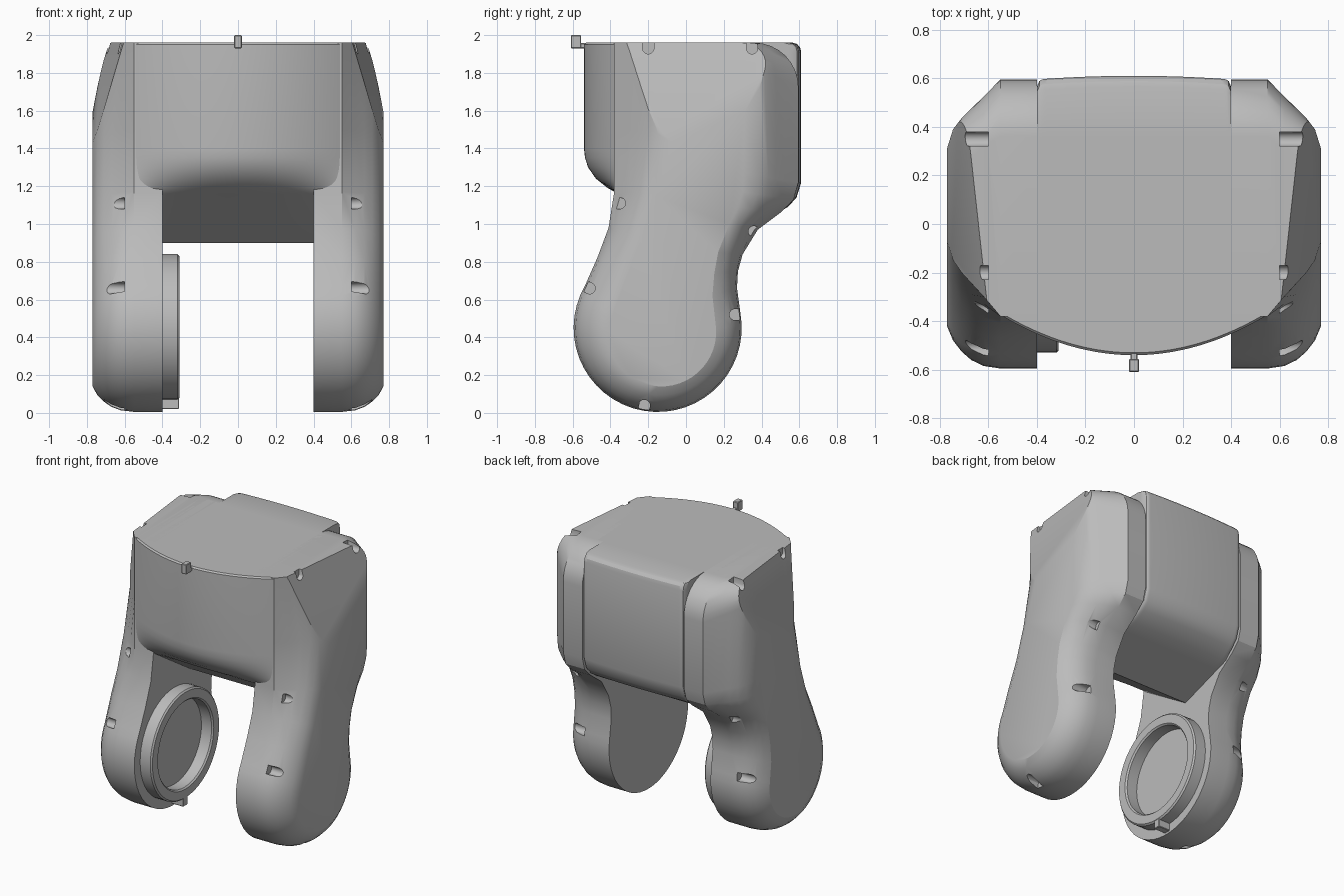
import bpy, bmesh, math
from mathutils import Vector

if "Cube" in bpy.data.objects:
    bpy.data.objects.remove(bpy.data.objects["Cube"], do_unlink=True)

grey = bpy.data.materials.new("light_grey")
grey.use_nodes = True
grey.diffuse_color = (0.5, 0.5, 0.5, 1)
grey.node_tree.nodes["Principled BSDF"].inputs["Base Color"].default_value = (0.5, 0.5, 0.5, 1)


def finish(name, bm):
    bmesh.ops.recalc_face_normals(bm, faces=bm.faces[:])
    mesh = bpy.data.meshes.new(name)
    bm.to_mesh(mesh)
    bm.free()
    mesh.materials.append(grey)
    ob = bpy.data.objects.new(name, mesh)
    bpy.context.collection.objects.link(ob)
    return ob


def activate(ob):
    bpy.ops.object.select_all(action='DESELECT')
    ob.select_set(True)
    bpy.context.view_layer.objects.active = ob


def smooth(ob, angle=28):
    activate(ob)
    bpy.ops.object.shade_smooth_by_angle(angle=math.radians(angle))


def loft(bm, slices):
    """Skin a list of (x, [(y, z), ...]) loops and cap both ends."""
    loops = [[bm.verts.new((x, y, z)) for y, z in pts] for x, pts in slices]
    for a, b in zip(loops, loops[1:]):
        for i in range(len(a)):
            j = (i + 1) % len(a)
            bm.faces.new((a[i], a[j], b[j], b[i]))
    bm.faces.new(loops[0])
    bm.faces.new(loops[-1])


def arc(cy, cz, r, start, end, n):
    angles = [math.radians(start + (end - start) * i / n) for i in range(n + 1)]
    return [(cy + r * math.cos(a), cz + r * math.sin(a)) for a in angles]


# Side plate outline and the smaller outline of its outer face
outline = arc(-0.15, 0.45, 0.445, 150, 370, 30) + [
    (0.27, 0.66), (0.275, 0.75), (0.30, 0.84), (0.38, 0.97), (0.50, 1.06),
    (0.57, 1.13), (0.595, 1.22)] + arc(0.36, 1.725, 0.235, 0, 90, 8) + [
    (-0.38, 1.96), (-0.38, 1.5), (-0.38, 1.17), (-0.41, 0.98), (-0.47, 0.82)]
outer_face = arc(-0.13, 0.43, 0.29, 150, 370, 30) + [
    (0.14, 0.62), (0.15, 0.74), (0.17, 0.85), (0.23, 1.00), (0.28, 1.09),
    (0.30, 1.17), (0.31, 1.27)] + arc(0.21, 1.86, 0.10, 0, 90, 8) + [
    (-0.05, 1.96), (-0.06, 1.47), (-0.16, 1.15), (-0.24, 0.92), (-0.31, 0.76)]
# x, and inset towards the outer face for the lower lobe and the upper cheek
layers = [(0.40, 0, 0), (0.55, 0, 0), (0.62, 0.06, 0.25), (0.67, 0.2, 0.42),
          (0.71, 0.4, 0.56), (0.745, 0.66, 0.72), (0.77, 1, 1)]

# Edge slots: centre (y, z) and opening direction
slots = [(-0.20, 1.93, 0, 1), (0.35, 1.93, 0, 1), (-0.35, 1.11, -1, 0),
         (0.36, 0.96, 0.8, -0.6), (-0.51, 0.66, -0.9, 0.4),
         (0.26, 0.52, 1, 0.1), (-0.22, 0.04, -0.2, -1)]


def plate_loop(low, high):
    loop = []
    for (ay, az), (by, bz) in zip(outline, outer_face):
        w = min(max((az - 0.8) / 0.4, 0), 1)
        f = low + (high - low) * w
        loop.append((ay + (by - ay) * f, az + (bz - az) * f))
    return loop


def side_plate(name, side):
    bm = bmesh.new()
    loft(bm, [(x, plate_loop(low, high)) for x, low, high in layers])
    # Slanted upper cheek
    cut = bmesh.ops.bisect_plane(
        bm, geom=bm.verts[:] + bm.edges[:] + bm.faces[:], dist=1e-5,
        plane_co=(0.68, 0.36, 1.96), plane_no=(1, -0.11, 0.26), clear_outer=True)
    rim = [e for e in cut["geom_cut"] if isinstance(e, bmesh.types.BMEdge) and e.is_boundary]
    bmesh.ops.holes_fill(bm, edges=rim, sides=0)
    for v in bm.verts:
        v.co.x *= side
    plate = finish(name, bm)

    # Rounded slots cut into the rim
    bm = bmesh.new()
    for y, z, dy, dz in slots:
        ring = []
        for i in range(16):
            a = math.radians(22.5 * i + 11.25)
            c, s = math.cos(a), math.sin(a)
            push = 0.06 if c * dy + s * dz > 0 else 0
            ring.append((y + 0.03 * c + push * dy, z + 0.03 * s + push * dz))
        loft(bm, [(side * 0.6, ring), (side * 0.85, ring)])
    cutter = finish("slot_cutter", bm)
    cutter.hide_render = True
    mod = plate.modifiers.new("slots", 'BOOLEAN')
    mod.operation = 'DIFFERENCE'
    mod.solver = 'EXACT'
    mod.object = cutter
    activate(plate)
    bpy.ops.object.modifier_apply(modifier=mod.name)
    bpy.data.objects.remove(cutter, do_unlink=True)
    smooth(plate)


side_plate("left_side_plate", 1)
side_plate("right_side_plate", -1)


# Central housing with bowed front and wedge underside
def housing_profile(x):
    front = -0.54 + 0.16 * (x / 0.54) ** 2
    k = -0.36 - front
    return [(0.36, 1.96), (front + 0.01, 1.96), (front, 1.95), (front, 1.4),
            (front + 0.03 * k, 1.35), (front + 0.12 * k, 1.3),
            (front + 0.35 * k, 1.24), (front + 0.7 * k, 1.19),
            (-0.36, 1.16), (0.04, 0.9), (0.36, 1.008)]


# Rear panel with rounded edges
def rear_profile(x):
    side = max(abs(x) - 0.37, 0) / 0.03
    back = 0.61 - 0.015 * (x / 0.4) ** 2 - 0.03 * (1 - math.sqrt(max(1 - side ** 2, 0)))
    return [(0.36, 1.008), (0.44, 1.035), (back - 0.07, 1.09), (back - 0.025, 1.14),
            (back, 1.22), (back, 1.91), (back - 0.006, 1.935),
            (back - 0.022, 1.953), (back - 0.045, 1.96), (0.36, 1.96)]


for name, half, profile in (("central_housing", 0.54, housing_profile),
                            ("rear_panel", 0.4, rear_profile)):
    bm = bmesh.new()
    xs = [half * (i / 40 - 1) for i in range(81)]
    loft(bm, [(x, profile(x)) for x in xs])
    smooth(finish(name, bm))

# Bearing ring on the inside of the right plate, revolved about x
bm = bmesh.new()
section = [(-0.41, 0.385), (-0.32, 0.385), (-0.31, 0.375), (-0.31, 0.315),
           (-0.32, 0.305), (-0.41, 0.305)]
steps = 48
rings = [[bm.verts.new((x, -0.145 + r * math.cos(t), 0.455 + r * math.sin(t)))
          for x, r in section] for t in (math.tau * i / steps for i in range(steps))]
for i, a in enumerate(rings):
    b = rings[(i + 1) % steps]
    for j in range(len(section)):
        n = (j + 1) % len(section)
        bm.faces.new((a[j], a[n], b[n], b[j]))
smooth(finish("bearing_ring", bm))


# Small blocks: ring tab and top locating pin
def block(name, low, high):
    low, high = Vector(low), Vector(high)
    bm = bmesh.new()
    bmesh.ops.create_cube(bm, size=1)
    for v in bm.verts:
        v.co = (low + high) / 2 + v.co * (high - low)
    bmesh.ops.bevel(bm, geom=bm.edges[:], offset=0.004, segments=1, affect='EDGES')
    finish(name, bm)


block("ring_tab", (-0.41, -0.17, 0.02), (-0.312, -0.12, 0.1))
block("top_pin", (-0.02, -0.61, 1.93), (0.02, -0.555, 2.0))
block("top_pin_root", (-0.015, -0.57, 1.93), (0.015, -0.5, 1.957))
